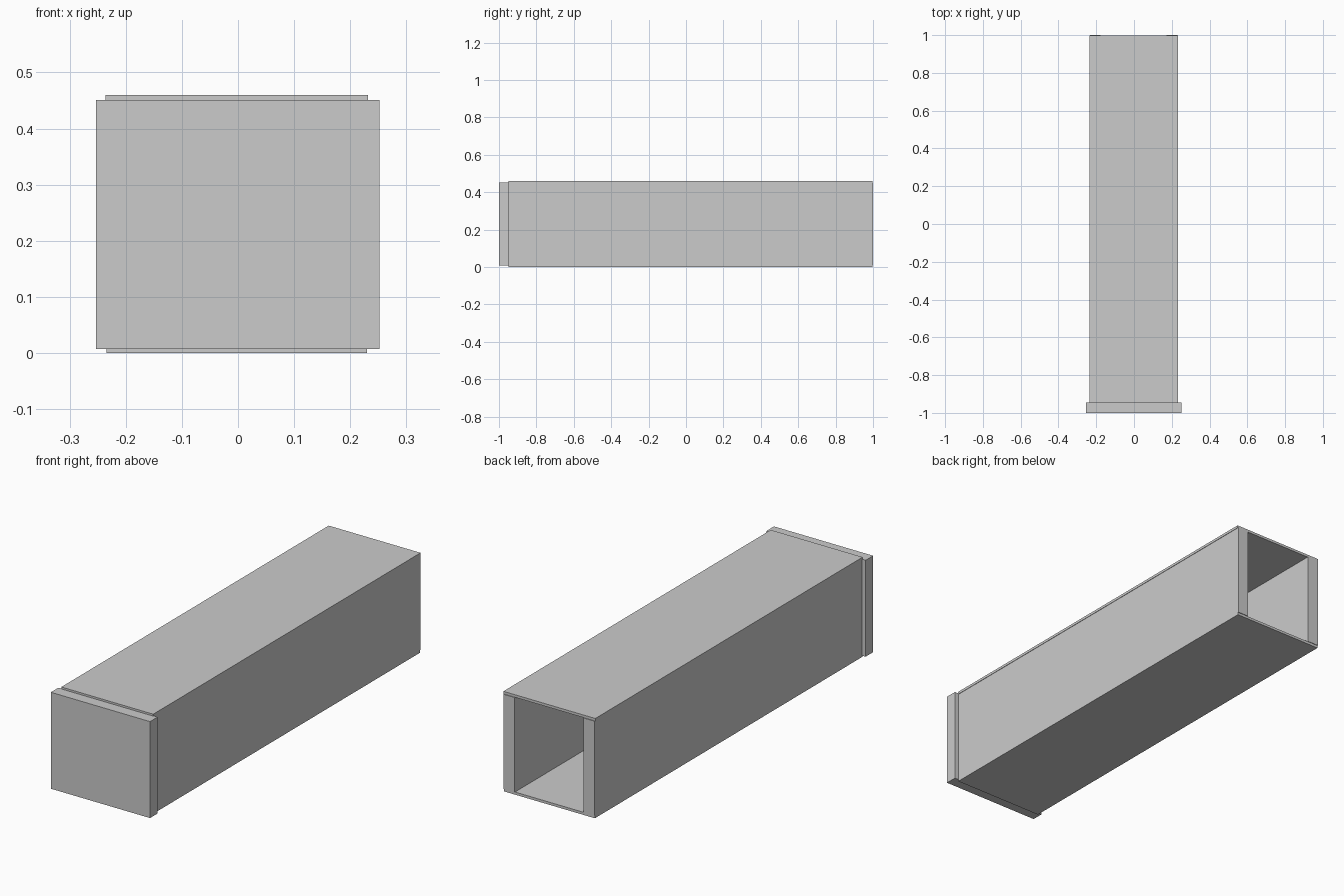
import bpy

if "Cube" in bpy.data.objects:
    bpy.data.objects.remove(bpy.data.objects["Cube"])


def box(name, x, y, z):
    """Axis-aligned box from (min, max) ranges."""
    bpy.ops.mesh.primitive_cube_add(size=1, location=[sum(r) / 2 for r in (x, y, z)])
    obj = bpy.context.object
    obj.name = name
    obj.scale = [r[1] - r[0] for r in (x, y, z)]
    bpy.ops.object.transform_apply(location=False, rotation=False, scale=True)
    return obj


# Closed front plate, slightly wider than the body
box("front_plate", (-0.253, 0.252), (-1.0, -0.945), (0.007, 0.451))

# Thick side boards, running to the open back
for name, x in (("left_side", (-0.234, -0.177)), ("right_side", (0.173, 0.230))):
    box(name, x, (-0.945, 1.0), (0.012, 0.448))

# Thin top and bottom panels
box("top_panel", (-0.236, 0.232), (-0.948, 0.997), (0.448, 0.460))
box("bottom_panel", (-0.234, 0.230), (-0.948, 0.997), (0.0, 0.012))
